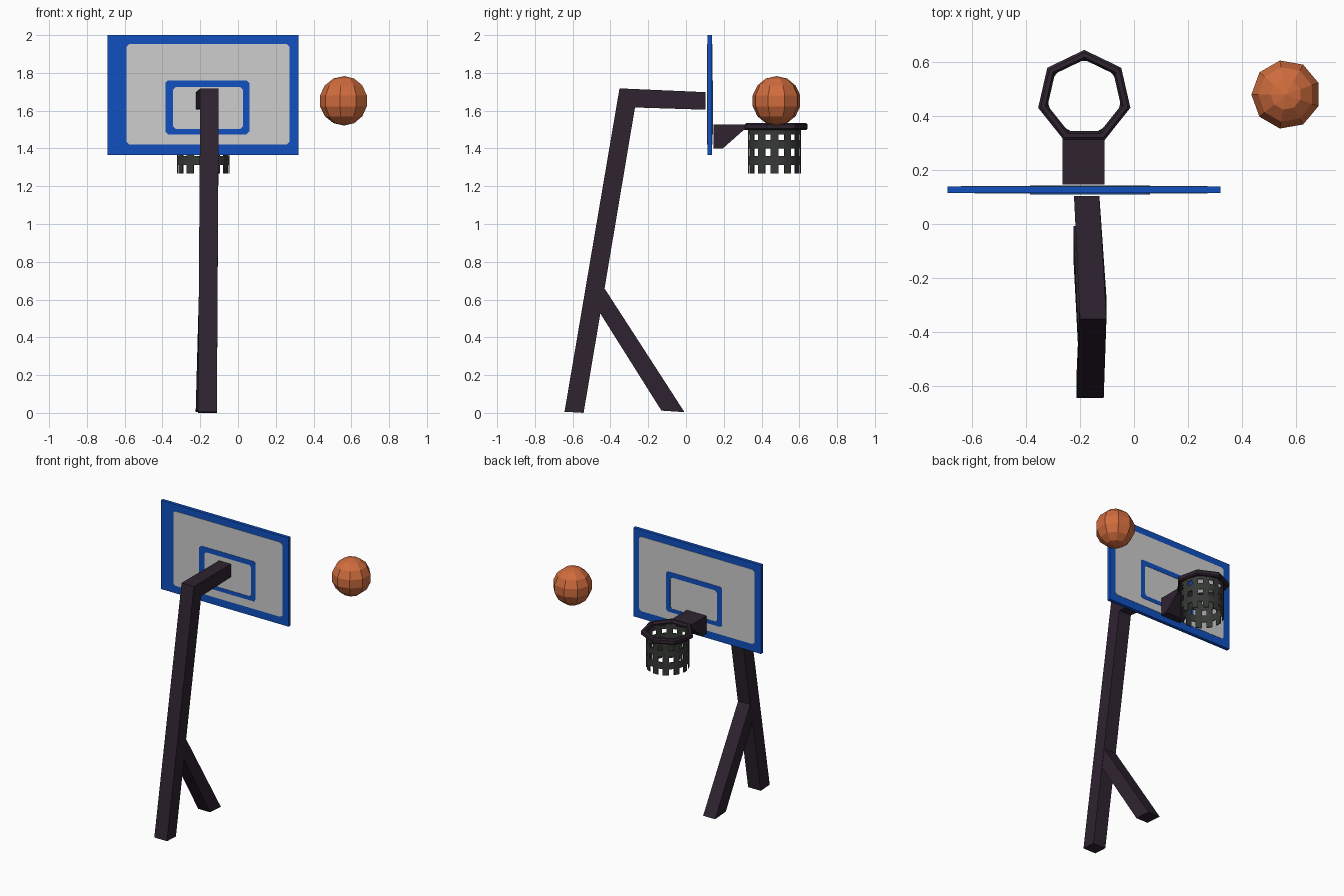
import bpy, bmesh, math

if "Cube" in bpy.data.objects:
    bpy.data.objects.remove(bpy.data.objects["Cube"])

def material(name, rgb):
    m = bpy.data.materials.new(name)
    m.diffuse_color = (*rgb, 1)
    m.use_nodes = True
    m.node_tree.nodes["Principled BSDF"].inputs["Base Color"].default_value = m.diffuse_color
    return m

BLUE = material("board blue", (0.005, 0.08, 0.52))
GREY = material("panel grey", (0.61, 0.61, 0.61))
DARK = material("post dark plum", (0.028, 0.017, 0.03))
NET = material("net charcoal", (0.038, 0.042, 0.038))
ORANGE = material("ball orange", (0.63, 0.15, 0.048))

def make(name, verts, faces, mat):
    me = bpy.data.meshes.new(name)
    me.from_pydata(verts, [], faces)
    bm = bmesh.new()
    bm.from_mesh(me)
    bmesh.ops.recalc_face_normals(bm, faces=bm.faces)
    bm.to_mesh(me)
    bm.free()
    me.materials.append(mat)
    ob = bpy.data.objects.new(name, me)
    bpy.context.collection.objects.link(ob)
    return ob

def loft(name, sections, mat, closed=False):
    """Skin a list of equal-length closed sections."""
    n, k = len(sections[0]), len(sections)
    verts = [p for s in sections for p in s]
    faces = []
    for i in range(k if closed else k - 1):
        a, b = i * n, (i + 1) % k * n
        faces += [(a + j, a + (j + 1) % n, b + (j + 1) % n, b + j) for j in range(n)]
    if not closed:
        faces += [tuple(range(n)), tuple(range((k - 1) * n, k * n))]
    return make(name, verts, faces, mat)

def beam_section(x0, x1, a, b):
    """Cross-section from edge a to edge b (y, z), spanning x0..x1."""
    return [(x0, *a), (x1, *a), (x1, *b), (x0, *b)]

# Bent post with its arm, slightly twisted towards the board
loft("post_and_arm", [
    beam_section(-0.212, -0.112, (-0.643, 0.006), (-0.542, 0.0)),
    beam_section(-0.200, -0.102, (-0.352, 1.718), (-0.270, 1.617)),
    beam_section(-0.222, -0.128, (0.103, 1.698), (0.103, 1.605)),
], DARK)

# Diagonal brace
loft("brace", [
    beam_section(-0.206, -0.110, (-0.475, 0.56), (-0.445, 0.68)),
    beam_section(-0.224, -0.130, (-0.130, 0.012), (-0.008, 0.004)),
], DARK)

# Backboard slab
Y0, Y1 = 0.114, 0.138
loft("backboard", [[(x, Y0, 1.366), (x, Y1, 1.366), (x, Y1, 2.0), (x, Y0, 2.0)]
                   for x in (-0.69, 0.32)], BLUE)

def chamfered(x0, x1, z0, z1, y, c=0.014):
    return [(x0 + c, y, z0), (x1 - c, y, z0), (x1, y, z0 + c), (x1, y, z1 - c),
            (x1 - c, y, z1), (x0 + c, y, z1), (x0, y, z1 - c), (x0, y, z0 + c)]

# Painted panel and target frame on both faces
for side, y, d, left in (("front", Y0, -0.002, -0.59), ("back", Y1, 0.002, -0.64)):
    loft("panel_" + side, [chamfered(left, 0.272, 1.42, 1.952, y + t) for t in (0, d)], GREY)
    outer = (-0.384, 0.06, 1.475, 1.761)
    inner = (-0.343, 0.026, 1.502, 1.726)
    loft("target_frame_" + side, [chamfered(*r, y + t) for r, t in
         ((outer, 0), (outer, 2 * d), (inner, 2 * d), (inner, 0))], BLUE, closed=True)

# Bracket holding the rim
profile = [(0.146, 1.528), (0.33, 1.528), (0.33, 1.50), (0.305, 1.497),
           (0.195, 1.40), (0.146, 1.40)]
loft("rim_bracket", [[(x, *p) for p in profile] for x in (-0.264, -0.109)], DARK)

# Seven-sided rim
CX, CY = -0.184, 0.469
ring = [(0.175, 1.505), (0.175, 1.527), (0.165, 1.535), (0.148, 1.535),
        (0.139, 1.520), (0.148, 1.497), (0.166, 1.497)]
loft("rim", [[(CX + r * math.sin(a), CY + r * math.cos(a), z) for r, z in ring]
             for a in (math.tau * i / 7 for i in range(7))], DARK, closed=True)

# Net: a cylinder sheet of vertical strips and horizontal bands with open holes
levels = [1.51, 1.475, 1.445, 1.40, 1.36, 1.312, 1.268]
solid_rows = (0, 2, 4)
STRIPS = 12
angles = []
for i in range(STRIPS):
    c = math.tau * i / STRIPS
    angles += [c - math.radians(8.5), c + math.radians(8.5)]
n = len(angles)
verts = [(CX + 0.138 * math.sin(a), CY + 0.138 * math.cos(a), z) for z in levels for a in angles]
faces = [(r * n + j, r * n + (j + 1) % n, (r + 1) * n + (j + 1) % n, (r + 1) * n + j)
         for r in range(len(levels) - 1) for j in range(n)
         if j % 2 == 0 or r in solid_rows]
net = make("net", verts, faces, NET)
thick = net.modifiers.new("thickness", 'SOLIDIFY')
thick.thickness = 0.006
thick.offset = 0

# Faceted ball
bpy.ops.mesh.primitive_uv_sphere_add(segments=9, ring_count=7, radius=0.131,
                                     location=(0.562, 0.479, 1.652),
                                     rotation=(0, 0, math.pi / 2))
ball = bpy.context.object
ball.name = "ball"
ball.data.materials.append(ORANGE)
